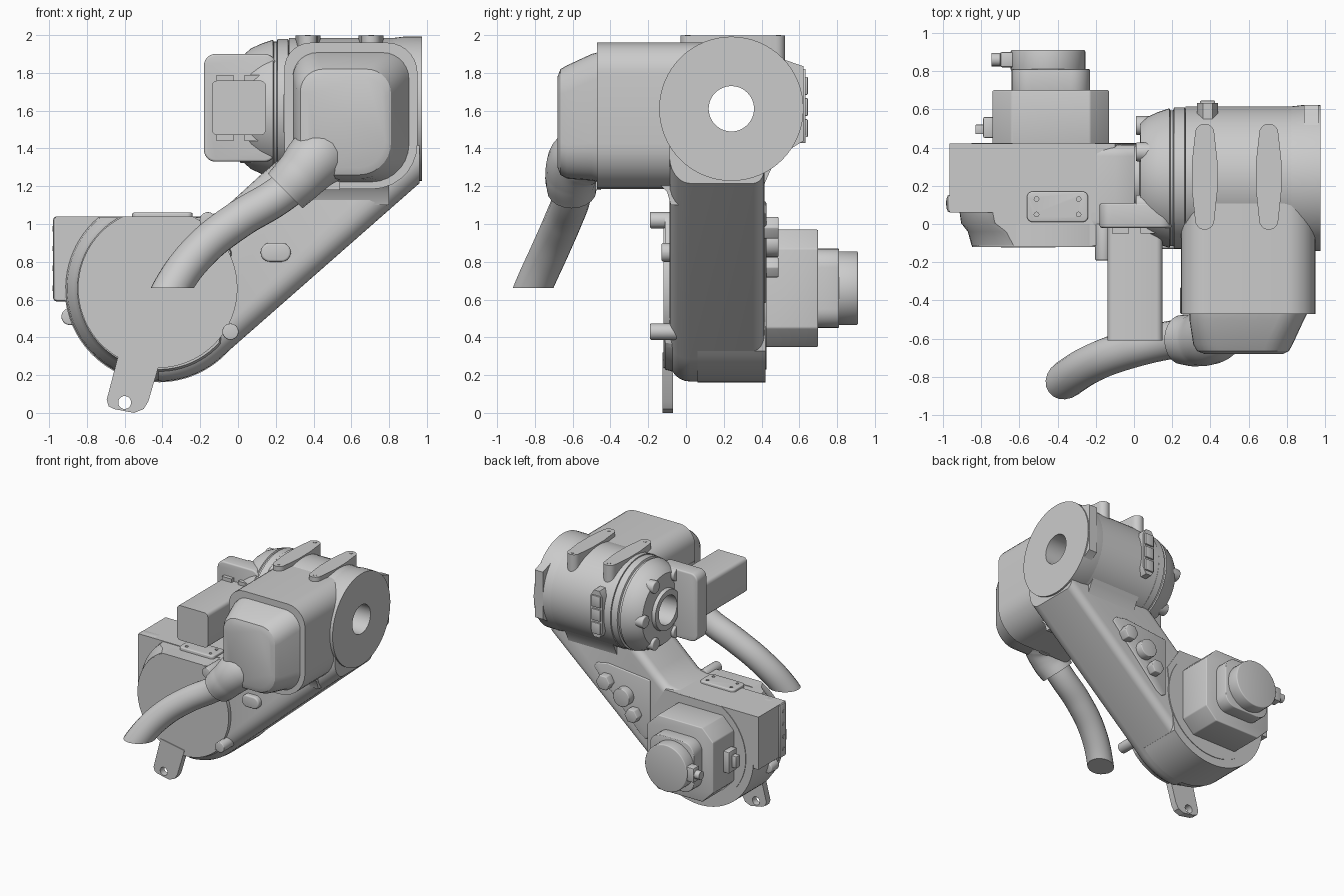
import bpy, bmesh
from math import sin, cos, asin, radians, degrees
from mathutils import Vector

if "Cube" in bpy.data.objects:
    bpy.data.objects.remove(bpy.data.objects["Cube"])

grey = bpy.data.materials.new("cast grey")
grey.use_nodes = True
COL = (0.6, 0.6, 0.6, 1)
grey.diffuse_color = COL
grey.node_tree.nodes["Principled BSDF"].inputs["Base Color"].default_value = COL


def activate(ob):
    bpy.ops.object.select_all(action='DESELECT')
    ob.select_set(True)
    bpy.context.view_layer.objects.active = ob


def finish(ob, bevel=0, segs=3):
    activate(ob)
    if bevel:
        m = ob.modifiers.new("bevel", 'BEVEL')
        m.width, m.segments, m.angle_limit = bevel, segs, radians(35)
        bpy.ops.object.modifier_apply(modifier=m.name)
    bpy.ops.object.shade_smooth_by_angle(angle=radians(32))
    return ob


def place(axis, t, p):
    a, b = p
    return {'x': (t, a, b), 'y': (a, t, b), 'z': (a, b, t)}[axis]


def loft(name, axis, sections, bevel=0, segs=3):
    """Closed skin through equal-length outlines placed along an axis."""
    bm = bmesh.new()
    rings = [[bm.verts.new(place(axis, t, p)) for p in pts] for t, pts in sections]
    n = len(rings[0])
    for r, s in zip(rings, rings[1:]):
        for i in range(n):
            j = (i + 1) % n
            bm.faces.new((r[i], r[j], s[j], s[i]))
    bm.faces.new(rings[0])
    bm.faces.new(rings[-1])
    bmesh.ops.recalc_face_normals(bm, faces=bm.faces)
    me = bpy.data.meshes.new(name)
    bm.to_mesh(me)
    bm.free()
    me.materials.append(grey)
    ob = bpy.data.objects.new(name, me)
    bpy.context.collection.objects.link(ob)
    return finish(ob, bevel, segs)


def prism(name, axis, pts, t0, t1, bevel=0, segs=3):
    return loft(name, axis, [(t0, pts), (t1, pts)], bevel, segs)


def arc(c, r, a0=0, a1=360, n=48):
    k = n if a1 - a0 == 360 else n - 1
    return [(c[0] + r * cos(radians(a0 + (a1 - a0) * i / k)),
             c[1] + r * sin(radians(a0 + (a1 - a0) * i / k))) for i in range(n)]


def rrect(x0, y0, x1, y1, r, n=8):
    """Rounded rectangle; r is one radius or four (TR, TL, BL, BR)."""
    r = r if isinstance(r, tuple) else (r,) * 4
    pts = []
    for k, (x, y, sx, sy) in enumerate(((x1, y1, -1, -1), (x0, y1, 1, -1),
                                        (x0, y0, 1, 1), (x1, y0, -1, 1))):
        pts += arc((x + sx * r[k], y + sy * r[k]), r[k], 90 * k, 90 * k + 90, n)
    return pts


def box(name, lo, hi, bevel=0.0):
    return prism(name, 'z', [(lo[0], lo[1]), (hi[0], lo[1]), (hi[0], hi[1]), (lo[0], hi[1])],
                 lo[2], hi[2], bevel, 2)


def cut(ob, axis, c, r, t0, t1):
    tool = prism("cutter", axis, arc(c, r), t0, t1)
    activate(ob)
    m = ob.modifiers.new("hole", 'BOOLEAN')
    m.operation, m.object, m.solver = 'DIFFERENCE', tool, 'EXACT'
    bpy.ops.object.modifier_apply(modifier=m.name)
    bpy.data.objects.remove(tool)
    finish(ob)


def tube(name, pts):
    """Round pipe through (x, y, z, radius) points."""
    cu = bpy.data.curves.new(name, 'CURVE')
    cu.dimensions, cu.bevel_depth, cu.bevel_resolution = '3D', 1, 8
    cu.use_fill_caps = True
    sp = cu.splines.new('BEZIER')
    sp.bezier_points.add(len(pts) - 1)
    for bp, p in zip(sp.bezier_points, pts):
        bp.co, bp.radius = p[:3], p[3]
        bp.handle_left_type = bp.handle_right_type = 'AUTO'
    cu.materials.append(grey)
    ob = bpy.data.objects.new(name, cu)
    bpy.context.collection.objects.link(ob)
    activate(ob)
    bpy.ops.object.convert(target='MESH')
    return finish(bpy.context.object)


# Lower joint housing: squared rear block, round front drum
J = (-0.42, 0.66)
base = arc(J, 0.498, 180, 318, 36) + [(0.02, 0.85), (-0.1, 1.04), (-0.965, 1.04), (-0.965, 0.6), (-0.918, 0.6)]
prism("base_housing", 'y', base, 0.06, 0.42)


def shell(r):
    """Round outline with a flat top."""
    return arc(J, r, 180 - degrees(asin(0.375 / r)), 318, 44) + [(r - 0.47, 0.85), (-0.12, 1.035)]


loft("base_shell", 'y', [(-0.112, shell(0.43)), (-0.04, shell(0.45)), (0.005, shell(0.485)), (0.08, shell(0.495))])
prism("front_disc", 'y', arc((-0.425, 0.66), 0.422, 116, 424, 64), -0.12, 0)
box("side_flange", (-0.98, 0.06, 0.59), (-0.8, 0.155, 1.04), 0.02)
prism("rear_cover", 'y', arc(J, 0.43, 118, 422, 64), 0.41, 0.425)
prism("drain_plug", 'y', arc((-0.89, 0.51), 0.045, n=20), 0.1, 0.2, 0.008)
top = prism("top_pad", 'z', rrect(-0.56, 0.01, -0.24, 0.17, 0.03), 1.0, 1.06, 0.008)
for x in (-0.51, -0.29):
    for y in (0.05, 0.13):
        cut(top, 'z', (x, y), 0.012, 1.04, 1.1)
for i in range(4):
    prism("side_bolt", 'x', arc((0.11, 0.66 + i * 0.105), 0.014, n=12), -0.983, -0.95)

# Lifting lug under the joint
lug = prism("lower_lug", 'y', [(-0.63, 0.32), (-0.695, 0.07), (-0.685, 0.035), (-0.655, 0.02), (-0.55, 0),
                               (-0.5, 0.02), (-0.475, 0.06), (-0.41, 0.28)], -0.124, -0.07)
cut(lug, 'y', (-0.6, 0.055), 0.034, -0.3, 0.2)


# Link arm with rounded front and rear edges
def arm(d):
    top_edge = [(0.32, 1.45), (0.24, 1.36), (0.12, 1.26), (0, 1.15), (-0.1, 1.06), (-0.3, 1.02)]
    return (arc(J, 0.494 - d, 270, 311, 14) + [(0.96, 1.215 + 1.33 * d), (0.96, 1.45)]
            + [(x + 0.6 * d, z - 0.8 * d) for x, z in top_edge])


def rounded(r, y, s):
    return [(y + s * r * (1 - sin(radians(a))), arm(r * (1 - cos(radians(a))))) for a in range(90, -1, -15)]


loft("link_arm", 'y', rounded(0.11, -0.088, 1) + rounded(0.06, 0.415, -1)[::-1])
flare = [(-0.08, 1.1), (-0.1, 1.17), (-0.15, 1.22), (-0.15, 1.45), (0.56, 1.45), (0.52, 1.37),
         (0.45, 1.29), (0.41, 1.2), (0.395, 1.1)]
prism("arm_flare", 'x', flare, 0.35, 0.8)
prism("front_oval_boss", 'y', rrect(0.12, 0.8, 0.28, 0.9, 0.049), -0.13, -0.05, 0.012)
for name, x, z in (("front_pin", -0.04, 0.43), ("upper_pin", -0.16, 1.02)):
    prism(name, 'y', arc((x, z), 0.043, n=24), -0.19, 0, 0.006)

# Rear access plate and plugs
prism("rear_plate", 'y', [(0.56, 1.06), (0.53, 1.1), (0.43, 1.12), (0.04, 1.08), (0.04, 0.6), (0.08, 0.58),
                          (0.13, 0.61)], 0.38, 0.425, 0.008)
for x, z, r, n in ((0.43, 0.98, 0.065, 6), (0.26, 0.9, 0.075, 32), (0.17, 0.77, 0.06, 6)):
    prism("rear_plug", 'y', arc((x, z), r, n=n), 0.41, 0.49, 0.006)

# Rear drive motor
c = 0.1
x0, x1, z0, z1 = -0.74, -0.13, 0.35, 0.97
block = [(x0 + c, z0), (x1 - c, z0), (x1, z0 + c), (x1, z1 - c),
         (x1 - c, z1), (x0 + c, z1), (x0, z1 - c), (x0, z0 + c)]
prism("drive_block", 'y', block, 0.41, 0.7, 0.008)
prism("drive_neck", 'y', rrect(-0.64, 0.45, -0.23, 0.87, 0.1), 0.69, 0.81, 0.006)
prism("drive_cap", 'y', arc((-0.45, 0.66), 0.195, n=48), 0.8, 0.91, 0.008)
box("drive_connector", (-0.7, 0.82, 0.6), (-0.6, 0.9, 0.72), 0.01)
prism("drive_plug", 'x', arc((0.86, 0.66), 0.035, n=16), -0.745, -0.68)
box("drive_side_socket", (-0.79, 0.45, 0.57), (-0.72, 0.56, 0.75), 0.01)
box("drive_side_tab", (-0.83, 0.47, 0.61), (-0.78, 0.52, 0.71), 0.006)

# Wrist body: round barrel with a square-backed slab behind the output face
W = (0.24, 1.61)
slab = arc(W, 0.376, 60, 325, 48) + [(0.622, 1.44), (0.622, 1.835), (0.52, 1.87)]
bored = [prism("wrist_barrel", 'x', arc(W, 0.375, n=72), 0.27, 0.95),
         prism("end_slab", 'x', slab, 0.89, 0.965),
         loft("output_flange", 'x', [(0.78, arc(W, 0.37, n=64)), (0.88, arc(W, 0.382, n=64)),
                                     (0.975, arc(W, 0.382, n=64))])]

# Left hub rings
hub = ((0.29, 0.36), (0.27, 0.36), (0.265, 0.37), (0.21, 0.37), (0.205, 0.355), (0.19, 0.355), (0.185, 0.365),
       (0.125, 0.345), (0.07, 0.32), (0.035, 0.29), (0.03, 0.17), (0, 0.165))
bored.append(loft("hub_rings", 'x', [(x, arc(W, r, n=64)) for x, r in hub]))
for ob in bored:
    cut(ob, 'x', W, 0.12, -0.5, 1.5)
for i in range(6):
    a = radians(60 * i)
    p = (W[0] + 0.275 * cos(a), W[1] + 0.275 * sin(a))
    prism("hub_boss", 'x', arc(p, 0.05, n=24), 0.01, 0.14, 0.008)

# Brackets on the barrel and rear label block
for x in (0.37, 0.705):
    outline = (arc((x, 0.475), 0.05, 0, 180, 10) + [(x - 0.066, 0.33), (x - 0.066, 0.17)]
               + arc((x, 0.02), 0.05, 180, 360, 10) + [(x + 0.066, 0.17), (x + 0.066, 0.33)])
    prism("top_bracket", 'z', outline, 1.84, 1.997)
    for y in (0.01, 0.49):
        prism("bracket_screw", 'z', arc((x, y), 0.014, n=12), 1.99, 2.0)
label = [(0.33, 1.48), (0.36, 1.43), (0.41, 1.43), (0.44, 1.48), (0.44, 1.77), (0.41, 1.82), (0.36, 1.82), (0.33, 1.77)]
prism("label_block", 'y', label, 0.53, 0.632)
for i in range(3):
    box("label_tile", (0.345, 0.62, 1.46 + i * 0.112), (0.425, 0.645, 1.555 + i * 0.112), 0.005)

# Front housing and tapered cover
prism("front_housing", 'y', rrect(0.245, 1.185, 0.95, 1.96, (0.16, 0.14, 0.06, 0.24)), -0.47, 0.11)
loft("front_cover", 'y', [
    (-0.46, rrect(0.29, 1.22, 0.91, 1.91, (0.14, 0.13, 0.08, 0.2))),
    (-0.5, rrect(0.29, 1.23, 0.89, 1.9, (0.14, 0.13, 0.08, 0.2))),
    (-0.63, rrect(0.31, 1.24, 0.83, 1.84, (0.14, 0.13, 0.08, 0.18))),
    (-0.665, rrect(0.33, 1.26, 0.81, 1.82, (0.13, 0.12, 0.08, 0.17))),
    (-0.68, rrect(0.37, 1.3, 0.78, 1.78, (0.1, 0.09, 0.07, 0.14)))])
box("cover_lip", (0.46, -0.48, 1.18), (0.54, -0.45, 1.24))
box("cover_latch", (0.24, -0.47, 1.48), (0.31, -0.33, 1.69), 0.01)

# Hose and its socket
tube("hose_socket", [(0.25, -0.605, 1.175, 0.13), (0.33, -0.605, 1.255, 0.14), (0.41, -0.57, 1.34, 0.16),
                     (0.5, -0.47, 1.4, 0.17)])
hose = tube("hose", [(0.32, -0.59, 1.23, 0.1), (0.2, -0.605, 1.14, 0.1), (0, -0.65, 1.02, 0.1),
                     (-0.2, -0.72, 0.86, 0.1), (-0.35, -0.81, 0.66, 0.1), (-0.42, -0.87, 0.5, 0.1)])
bm = bmesh.new()
bm.from_mesh(hose.data)
res = bmesh.ops.bisect_plane(bm, geom=bm.verts[:] + bm.edges[:] + bm.faces[:], plane_co=Vector((0, 0, 0.66)),
                             plane_no=Vector((0, 0, -1)), clear_outer=True)
bmesh.ops.edgeloop_fill(bm, edges=[e for e in res["geom_cut"] if isinstance(e, bmesh.types.BMEdge)])
bmesh.ops.recalc_face_normals(bm, faces=bm.faces)
bm.to_mesh(hose.data)
bm.free()
finish(hose)

# Wrist motor on its mounting plate
prism("motor_plate", 'y', rrect(-0.18, 1.33, 0.2, 1.9, 0.06), -0.02, 0.11, 0.012)
prism("motor_body", 'y', rrect(-0.138, 1.47, 0.148, 1.76, 0.03, 4), -0.61, -0.01)
for x in (-0.07, 0.08):
    for z in (1.455, 1.775):
        box("motor_tab", (x - 0.045, -0.05, z - 0.015), (x + 0.045, -0.01, z + 0.015))
